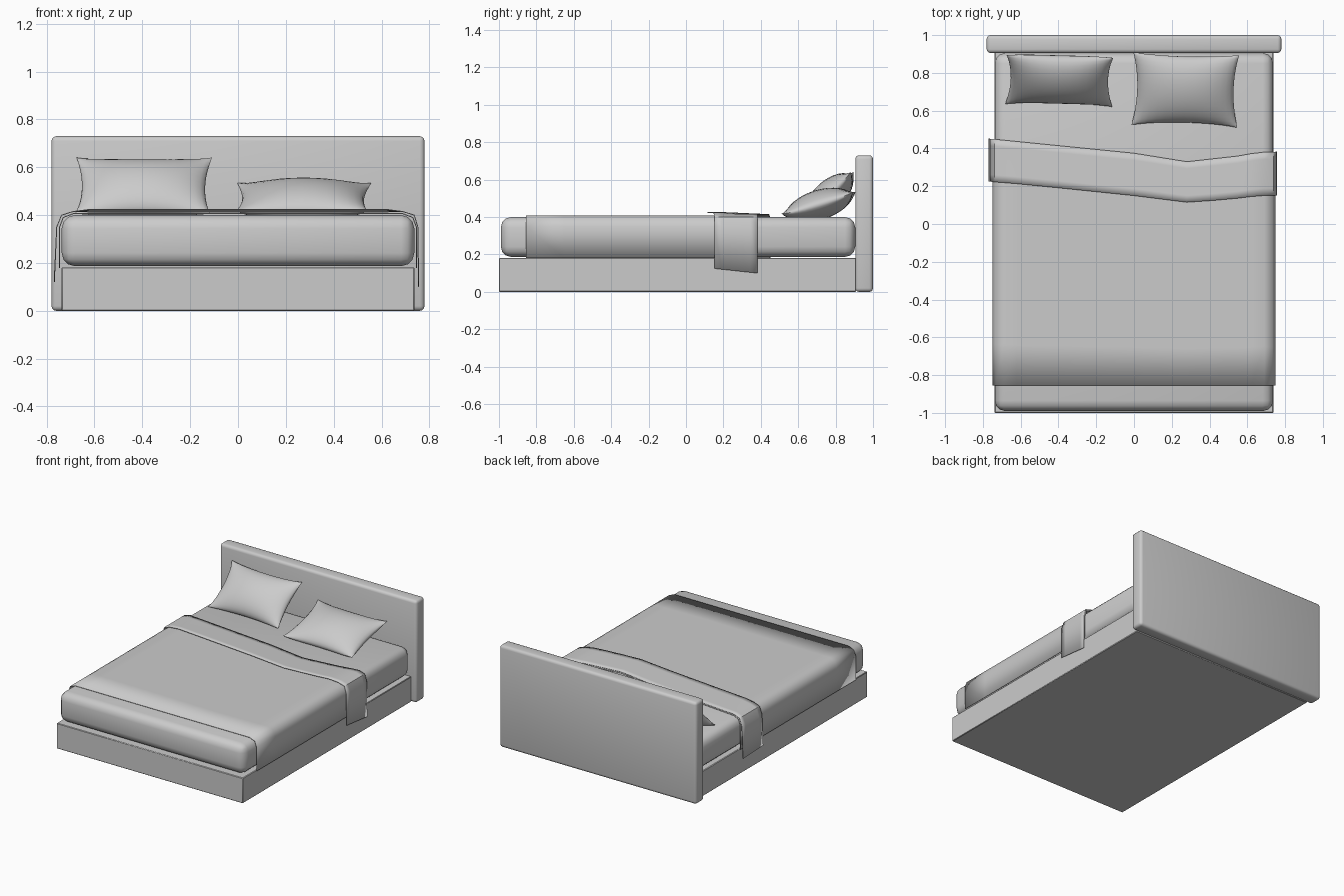
import bpy, bmesh, math
from mathutils import Matrix, Vector

if "Cube" in bpy.data.objects:
    bpy.data.objects.remove(bpy.data.objects["Cube"])


def finish(name, bm, angle=40):
    bmesh.ops.recalc_face_normals(bm, faces=bm.faces)
    mesh = bpy.data.meshes.new(name)
    bm.to_mesh(mesh)
    bm.free()
    ob = bpy.data.objects.new(name, mesh)
    bpy.context.collection.objects.link(ob)
    bpy.ops.object.select_all(action='DESELECT')
    ob.select_set(True)
    bpy.context.view_layer.objects.active = ob
    bpy.ops.object.shade_smooth_by_angle(angle=math.radians(angle))
    return ob


def box(name, lo, hi, bevel, segments):
    lo, hi = Vector(lo), Vector(hi)
    bm = bmesh.new()
    bmesh.ops.create_cube(bm, size=1, matrix=Matrix.Translation((lo + hi) / 2)
                          @ Matrix.Diagonal((*(hi - lo), 1)))
    bmesh.ops.bevel(bm, geom=bm.edges[:], offset=bevel, segments=segments,
                    profile=0.5, affect='EDGES')
    return finish(name, bm)


def along(points, x):
    """Piecewise linear y at x."""
    if x <= points[0][0]:
        return points[0][1]
    for (x0, y0), (x1, y1) in zip(points, points[1:]):
        if x <= x1:
            return y0 + (y1 - y0) * (x - x0) / (x1 - x0)
    return points[-1][1]


def drape(name, section, front, back, lift=0, rows=6, thickness=0.004):
    """Cloth hung over the mattress: section is (x, z front, z back)."""
    bm = bmesh.new()
    grid = []
    for j in range(rows + 1):
        t = j / rows
        row = []
        for x, zf, zb in section:
            y0, y1 = along(front, x), along(back, x)
            rise = lift * (1 - t) if abs(x) < 0.66 else 0
            row.append(bm.verts.new((x, y0 + (y1 - y0) * t, zf + (zb - zf) * t + rise)))
        grid.append(row)
    for a, b in zip(grid, grid[1:]):
        for i in range(len(a) - 1):
            bm.faces.new((a[i], a[i + 1], b[i + 1], b[i]))
    for f in bm.faces:
        f.normal_update()
    ob = finish(name, bm, 50)
    mod = ob.modifiers.new("cloth_thickness", 'SOLIDIFY')
    mod.thickness = thickness
    mod.offset = 0
    return ob


def pillow(name, centre, half_w, half_l, half_t, tilt, turn, n=16):
    bm = bmesh.new()
    for side in (1, -1):
        start = len(bm.verts)
        bmesh.ops.create_grid(bm, x_segments=n, y_segments=n, size=1)
        bm.verts.ensure_lookup_table()
        for v in bm.verts[start:]:
            # cluster rows near the seam, then pinch edges and puff the middle
            u, w = (math.sin(c * math.pi / 2) for c in v.co.xy)
            puff = max(0, (1 - u * u) * (1 - w * w)) ** 0.55
            v.co = (half_w * u * (1 - 0.09 * (1 - w * w)),
                    half_l * w * (1 - 0.09 * (1 - u * u)),
                    side * half_t * puff + 0.012 * (u * w) ** 4)
    bmesh.ops.remove_doubles(bm, verts=bm.verts[:], dist=0.0002)
    bm.transform(Matrix.Translation(centre)
                 @ Matrix.Rotation(math.radians(turn), 4, 'Z')
                 @ Matrix.Rotation(math.radians(tilt), 4, 'X'))
    return finish(name, bm, 60)


# Frame and mattress
box("bed_base", (-0.738, -1.0, 0), (0.738, 0.91, 0.182), 0.004, 1)
box("headboard", (-0.78, 0.905, 0), (0.78, 1.0, 0.73), 0.02, 3)
box("mattress", (-0.737, -0.99, 0.187), (0.737, 0.905, 0.4), 0.055, 3)

# Blanket, with its upper hem following the fold
hem_back = [(-0.77, 0.452), (-0.4, 0.415), (0, 0.375), (0.28, 0.33), (0.55, 0.36), (0.66, 0.38), (0.77, 0.383)]
hem_front = [(-0.77, 0.225), (-0.58, 0.21), (0, 0.15), (0.28, 0.115), (0.5, 0.13), (0.66, 0.15), (0.77, 0.152)]
top_x = [-0.62, -0.4, -0.2, 0, 0.15, 0.28, 0.42, 0.55, 0.62]
edge = [(0.746, 0.18), (0.746, 0.35), (0.731, 0.39), (0.69, 0.406)]
section = ([(-x, z, z) for x, z in edge] + [(x, 0.406, 0.406) for x in top_x]
           + [(x, z, z) for x, z in reversed(edge)])
drape("blanket", section, [(0, -0.855)], hem_back)

# Folded-back band with hanging side flaps
left = [(-0.768, 0.13, 0.12), (-0.758, 0.35, 0.35), (-0.738, 0.4, 0.4), (-0.69, 0.415, 0.415)]
right = [(0.69, 0.415, 0.415), (0.737, 0.4, 0.4), (0.752, 0.35, 0.35), (0.755, 0.125, 0.1)]
drape("folded_band", left + [(x, 0.415, 0.414) for x in top_x] + right,
      hem_front, hem_back, lift=0.009)

# Pillows
pillow("left_pillow", (-0.395, 0.765, 0.515), 0.283, 0.175, 0.08, 42, -1.5)
pillow("right_pillow", (0.272, 0.712, 0.465), 0.28, 0.2, 0.08, 17, -1.5)
